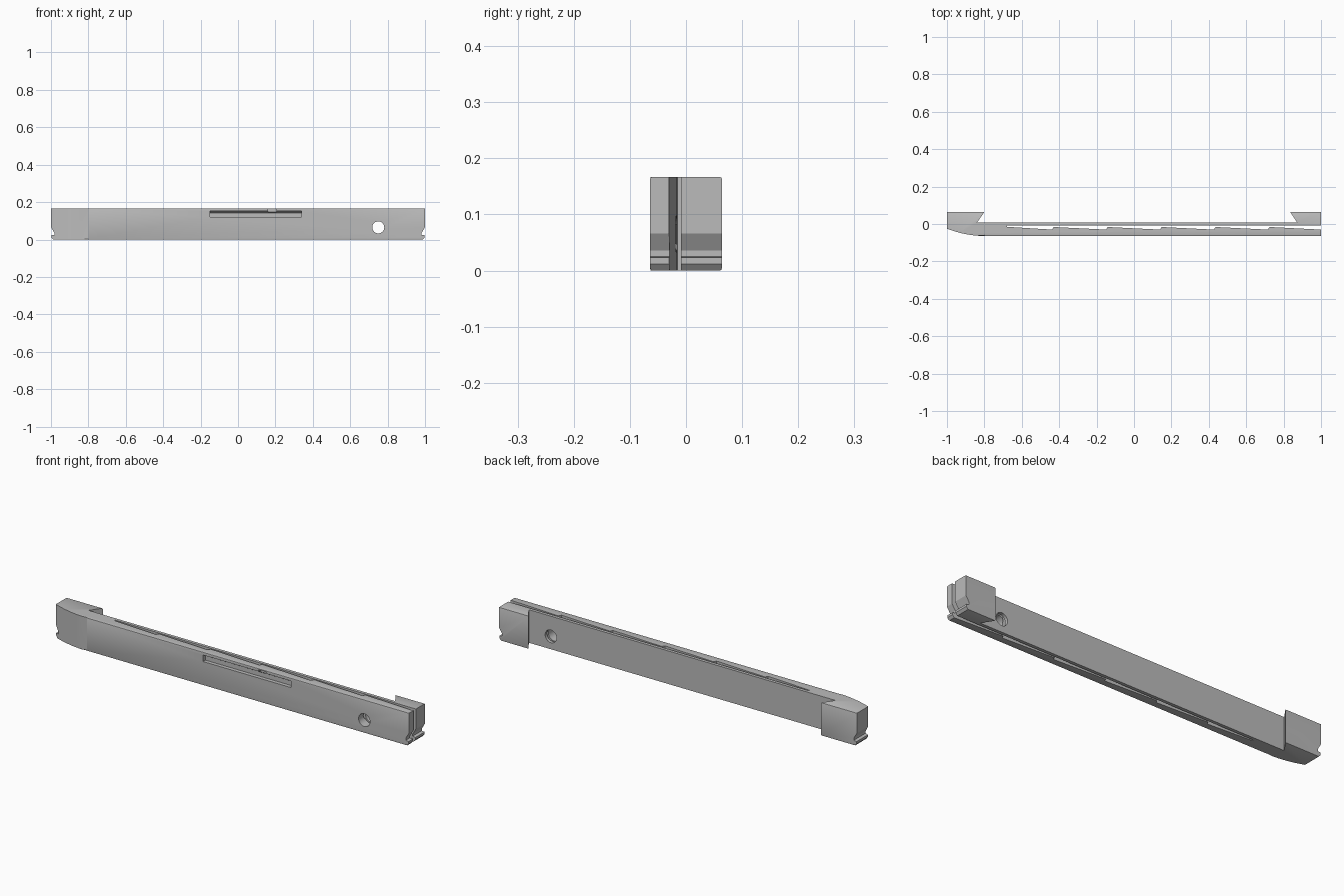
import bpy, bmesh, math
from mathutils import Vector

cube = bpy.data.objects.get("Cube")
if cube:
    bpy.data.objects.remove(cube, do_unlink=True)

LENGTH, DEPTH, HEIGHT = 1.0, 0.064, 0.167   # half length, half depth, full height
BACK, GAP = 0.007, -0.009                   # rear face of the bar, rear wall of the slot

grey = bpy.data.materials.new("plain grey")
grey.use_nodes = True
grey.diffuse_color = (0.5, 0.5, 0.5, 1)
grey.node_tree.nodes["Principled BSDF"].inputs["Base Color"].default_value = (0.5, 0.5, 0.5, 1)


def prism(name, points, place, start, end, rim=None):
    """Extrude a 2D outline between two levels; place maps (a, b, level) to a point."""
    bm = bmesh.new()
    face = bm.faces.new([bm.verts.new(place(a, b, start)) for a, b in points])
    extruded = bmesh.ops.extrude_face_region(bm, geom=[face])["geom"]
    shift = Vector(place(0, 0, end)) - Vector(place(0, 0, start))
    bmesh.ops.translate(bm, vec=shift, verts=[v for v in extruded if isinstance(v, bmesh.types.BMVert)])
    bmesh.ops.recalc_face_normals(bm, faces=bm.faces)
    if rim:
        bmesh.ops.bevel(bm, geom=[e for e in bm.edges if rim(e)], offset=0.004,
                        segments=2, profile=0.5, affect='EDGES')
    mesh = bpy.data.meshes.new(name)
    bm.to_mesh(mesh)
    bm.free()
    mesh.materials.append(grey)
    obj = bpy.data.objects.new(name, mesh)
    bpy.context.collection.objects.link(obj)
    return obj


def upright(a, b, level):
    return (a, b, level)


def along_y(a, b, level):
    return (a, level, b)


def along_x(a, b, level):
    return (level, a, b)


# Rounded front corner at the right-hand end
curve = [(-LENGTH + 0.2 * i / 6, -DEPTH + 0.039 * (1 - i / 6) ** 2) for i in range(7)]

# Stepped slot: its front wall slopes forward, then jumps back at each step
steps = [-0.43 + 0.2885 * i for i in range(5)]
teeth = [(LENGTH, -0.030)]
for x in reversed(steps):
    teeth += [(x, -0.016), (x - 0.008, -0.030)]
teeth += [(-0.68, -0.015), (-0.68, GAP)]

# Plan of the bar with its two undercut end blocks
plan = curve + [(LENGTH, -DEPTH)] + teeth + [
    (LENGTH, GAP), (LENGTH, DEPTH), (0.835, DEPTH), (0.873, BACK),
    (-0.84, BACK), (-0.80, DEPTH), (-LENGTH, DEPTH)]


def outer_rim(edge):
    a, b = (v.co for v in edge.verts)
    return abs(a.z - b.z) < 1e-5 and min(abs(a.y), abs(b.y)) > DEPTH - 1e-4


bar = prism("slotted_bar", plan, upright, 0, HEIGHT, outer_rim)

# Hooked notch and chamfered foot at both ends
notch = [(1.05, 0.066), (1.0, 0.066), (0.982, 0.036), (0.982, 0.025), (0.998, 0.023),
         (0.998, 0.012), (0.988, 0), (0.988, -0.02), (1.05, -0.02)]
cutters = [prism("end_notch_cutter", [(s * x, z) for x, z in notch], along_y, -0.1, 0.1)
           for s in (-1, 1)]

# Long window recess in the front, with a small thumb notch above it
recess = [(-0.08, 0.12), (-0.045, 0.12), (-0.045, 0.142), (-0.058, 0.153), (-0.08, 0.153)]
cutters.append(prism("recess_cutter", recess, along_x, -0.15, 0.34))
thumb = [(-0.08, 0.14), (-0.05, 0.14), (-0.05, 0.162), (-0.08, 0.162)]
cutters.append(prism("thumb_notch_cutter", thumb, along_x, 0.16, 0.205))

# Round hole through the bar
circle = [(0.75 + 0.032 * math.cos(math.tau * i / 32), 0.065 + 0.032 * math.sin(math.tau * i / 32))
          for i in range(32)]
cutters.append(prism("hole_cutter", circle, along_y, -0.1, 0.1))

bpy.ops.object.select_all(action='DESELECT')
bpy.context.view_layer.objects.active = bar
bar.select_set(True)
for cutter in cutters:
    cutter.hide_render = True
    cut = bar.modifiers.new(cutter.name, 'BOOLEAN')
    cut.operation, cut.solver, cut.object = 'DIFFERENCE', 'EXACT', cutter
    bpy.ops.object.modifier_apply(modifier=cut.name)
    bpy.data.objects.remove(cutter, do_unlink=True)

bpy.ops.object.shade_smooth_by_angle(angle=math.radians(25))
